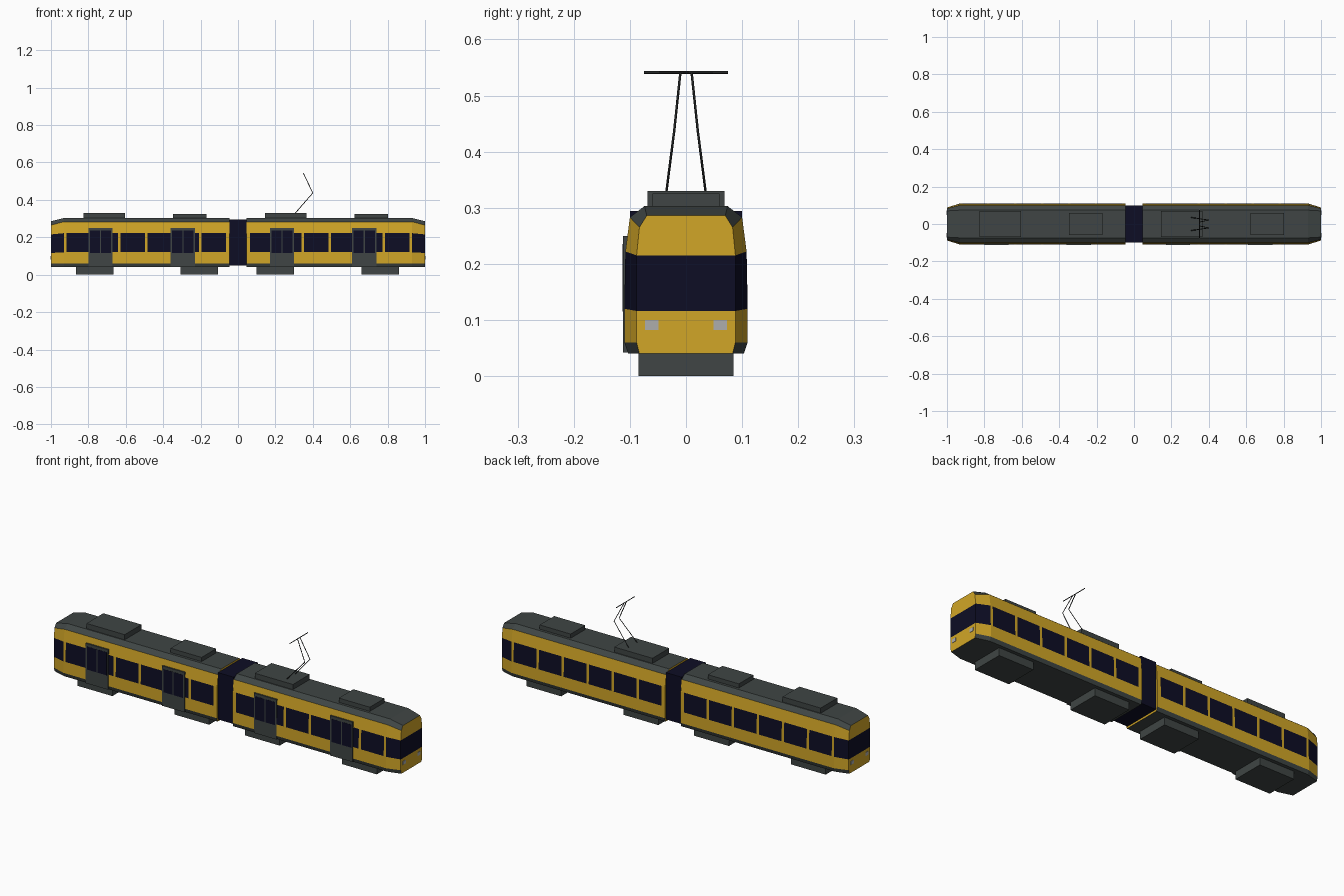
import bpy, bmesh
from mathutils import Vector

cube = bpy.data.objects.get("Cube")
if cube:
    bpy.data.objects.remove(cube, do_unlink=True)


def material(name, rgb):
    m = bpy.data.materials.new(name)
    m.use_nodes = True
    m.diffuse_color = (*rgb, 1)
    bsdf = m.node_tree.nodes["Principled BSDF"]
    bsdf.inputs["Base Color"].default_value = (*rgb, 1)
    bsdf.inputs["Roughness"].default_value = 0.8
    return m


YELLOW = material("yellow paint", (0.64, 0.38, 0.02))
GREY = material("dark grey", (0.05, 0.06, 0.058))
NAVY = material("navy glass", (0.004, 0.004, 0.018))
LAMP = material("lamp grey", (0.42, 0.42, 0.42))
BLACK = material("arm black", (0.018, 0.02, 0.02))


def finish(name, bm, mats):
    bmesh.ops.recalc_face_normals(bm, faces=bm.faces)
    mesh = bpy.data.meshes.new(name)
    bm.to_mesh(mesh)
    bm.free()
    for m in mats:
        mesh.materials.append(m)
    ob = bpy.data.objects.new(name, mesh)
    bpy.context.collection.objects.link(ob)
    return ob


def box(name, x, y, z, mat):
    """Box from (low, high) ranges along each axis."""
    bm = bmesh.new()
    bmesh.ops.create_cube(bm, size=1)
    for v in bm.verts:
        v.co = Vector([r[0] if c < 0 else r[1] for c, r in zip(v.co, (x, y, z))])
    return finish(name, bm, [mat])


def rod(name, points, radius, mat):
    curve = bpy.data.curves.new(name, "CURVE")
    curve.dimensions = "3D"
    curve.bevel_depth = radius
    curve.bevel_resolution = 0
    curve.use_fill_caps = True
    spline = curve.splines.new("POLY")
    spline.points.add(len(points) - 1)
    for p, co in zip(spline.points, points):
        p.co = (*co, 1)
    curve.materials.append(mat)
    ob = bpy.data.objects.new(name, curve)
    bpy.context.collection.objects.link(ob)


# Half cross-sections (y, z), bottom to roof: full body and narrowed cab end
BODY = [(.103, .04), (.11, .06), (.11, .12), (.108, .222), (.1, .283), (.074, .303)]
CAB = [(.083, .04), (.088, .06), (.088, .116), (.088, .215), (.083, .265), (.07, .286)]
INNER, CORNER = 0.045, 0.93
PILLARS = [0.058 + 0.1443 * i for i in range(7)]


def car(name, side):
    # Stations along the car, with a narrow pillar between the windows
    stations = [(INNER, BODY)]
    for p in PILLARS:
        if p != PILLARS[0]:
            stations.append((p - 0.007, BODY))
        stations.append((min(p + 0.007, CORNER), BODY))
    stations[-2] = (0.917, BODY)
    stations[-1] = (CORNER, BODY)
    stations.append((1.0, CAB))
    bm = bmesh.new()
    rings = []
    for x, prof in stations:
        loop = [(y, z) for y, z in prof] + [(-y, z) for y, z in reversed(prof)]
        rings.append([bm.verts.new((side * x, y, z)) for y, z in loop])
    n = len(rings[0])
    half = len(BODY)
    for s in range(len(rings) - 1):
        for i in range(n):
            j = (i + 1) % n
            f = bm.faces.new((rings[s][i], rings[s][j], rings[s + 1][j], rings[s + 1][i]))
            band = min(i, n - 2 - i)
            glass = s % 2 == 1
            if band in (1, 3):
                f.material_index = 0
            elif band == 2:
                f.material_index = 2 if glass else 0
            else:
                f.material_index = 1
    # End walls, split into bands; the cab end has a windscreen
    for ring in (rings[0], rings[-1]):
        for i in range(half - 1):
            f = bm.faces.new((ring[i], ring[i + 1], ring[n - 2 - i], ring[n - 1 - i]))
            f.material_index = 2 if i == 2 and ring is rings[-1] else 0
    finish(name, bm, [YELLOW, GREY, NAVY])


def span(a, b):
    return (min(a, b), max(a, b))


for label, side in (("right", -1), ("left", 1)):
    car(label + "_car_body", side)
    # Headlights on the cab face
    for k in (-1, 1):
        box(label + "_headlight", span(side * 0.998, side * 1.002),
            span(k * 0.049, k * 0.073), (0.082, 0.1), LAMP)

# Flexible joint between the cars
box("gangway", (-INNER, INNER), (-0.1, 0.1), (0.05, 0.294), NAVY)

# Both cars carry the same doors and roof units, shifted along the length
for label, shift in (("right", 0), ("left", 0.97)):
    for x in (-0.80, -0.36):
        a = x + shift
        box(label + "_door", (a, a + 0.13), (-0.112, -0.103), (0.042, 0.25), GREY)
        for p in (0.008, 0.068):
            box(label + "_door_glass", (a + p, a + p + 0.054), (-0.1128, -0.111),
                (0.115, 0.235), NAVY)
    box(label + "_large_roof_unit", (-0.825 + shift, -0.605 + shift),
        (-0.069, 0.069), (0.295, 0.33), GREY)
    box(label + "_small_roof_unit", (-0.347 + shift, -0.168 + shift),
        (-0.06, 0.06), (0.295, 0.325), GREY)

# Wheel housings
for x in (-0.765, -0.207, 0.2, 0.76):
    box("wheel_housing", (x - 0.1, x + 0.1), (-0.085, 0.085), (0, 0.05), GREY)

# Current collector on the roof
for k in (-1, 1):
    rod("collector_arm", [(0.305, k * 0.035, 0.328), (0.4, k * 0.021, 0.437),
                          (0.35, k * 0.01, 0.541)], 0.0022, BLACK)
rod("collector_bar", [(0.35, -0.075, 0.541), (0.35, 0.075, 0.541)], 0.0025, BLACK)
